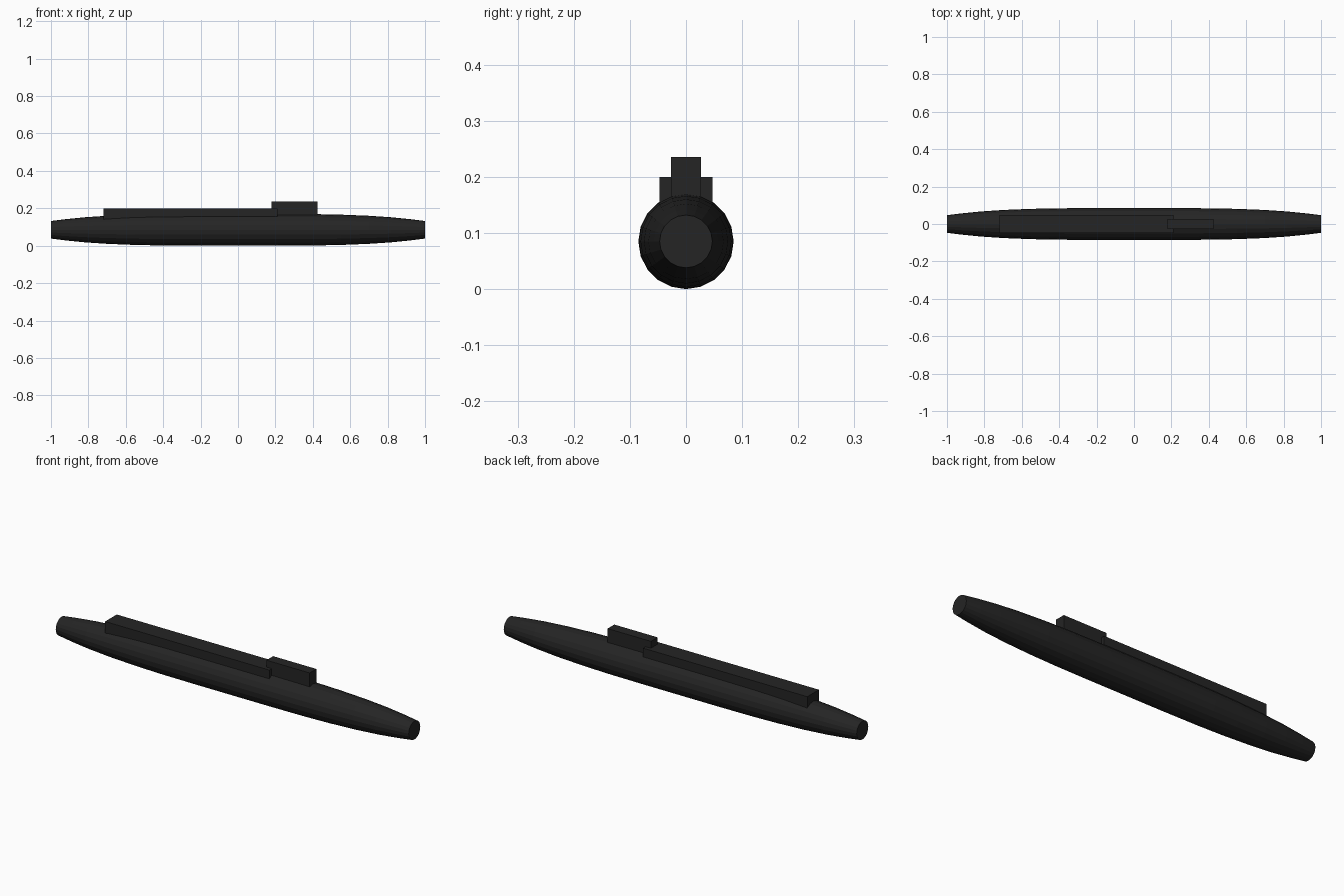
import bpy
import bmesh
import math

cube = bpy.data.objects.get("Cube")
if cube:
    bpy.data.objects.remove(cube, do_unlink=True)

black = bpy.data.materials.new("matte black")
black.use_nodes = True
colour = (0.018, 0.018, 0.018, 1)
black.diffuse_color = colour
black.node_tree.nodes["Principled BSDF"].inputs["Base Color"].default_value = colour


def add_object(name, bm):
    bmesh.ops.recalc_face_normals(bm, faces=bm.faces[:])
    mesh = bpy.data.meshes.new(name)
    bm.to_mesh(mesh)
    bm.free()
    mesh.materials.append(black)
    obj = bpy.data.objects.new(name, mesh)
    bpy.context.collection.objects.link(obj)
    return obj


def add_box(name, low, high):
    bm = bmesh.new()
    bmesh.ops.create_cube(bm, size=1)
    for v in bm.verts:
        v.co = [(a + b) / 2 + c * (b - a) for a, b, c in zip(low, high, v.co)]
    return add_object(name, bm)


# Hull: a faceted cigar with blunt ends, from a mirrored (x, radius) profile
SIDES = 20
AXIS_Z = 0.085
half = [(0.2, 0.085), (0.4, 0.084), (0.55, 0.081), (0.7, 0.075),
        (0.82, 0.067), (0.92, 0.057), (1.0, 0.047)]
profile = [(-x, r) for x, r in reversed(half)] + half

bm = bmesh.new()
rings = []
for x, r in profile:
    angles = [math.tau * i / SIDES for i in range(SIDES)]
    rings.append([bm.verts.new((x, r * math.cos(a), AXIS_Z + r * math.sin(a)))
                  for a in angles])
for a, b in zip(rings, rings[1:]):
    for i in range(SIDES):
        j = (i + 1) % SIDES
        bm.faces.new((a[i], a[j], b[j], b[i]))
bm.faces.new(rings[0])
bm.faces.new(rings[-1])
add_object("hull", bm)

# Raised deck casing behind the tower
add_box("deck_casing", (-0.72, -0.047, 0.14), (0.21, 0.047, 0.20))

# Conning tower
add_box("conning_tower", (0.18, -0.027, 0.14), (0.425, 0.027, 0.235))
